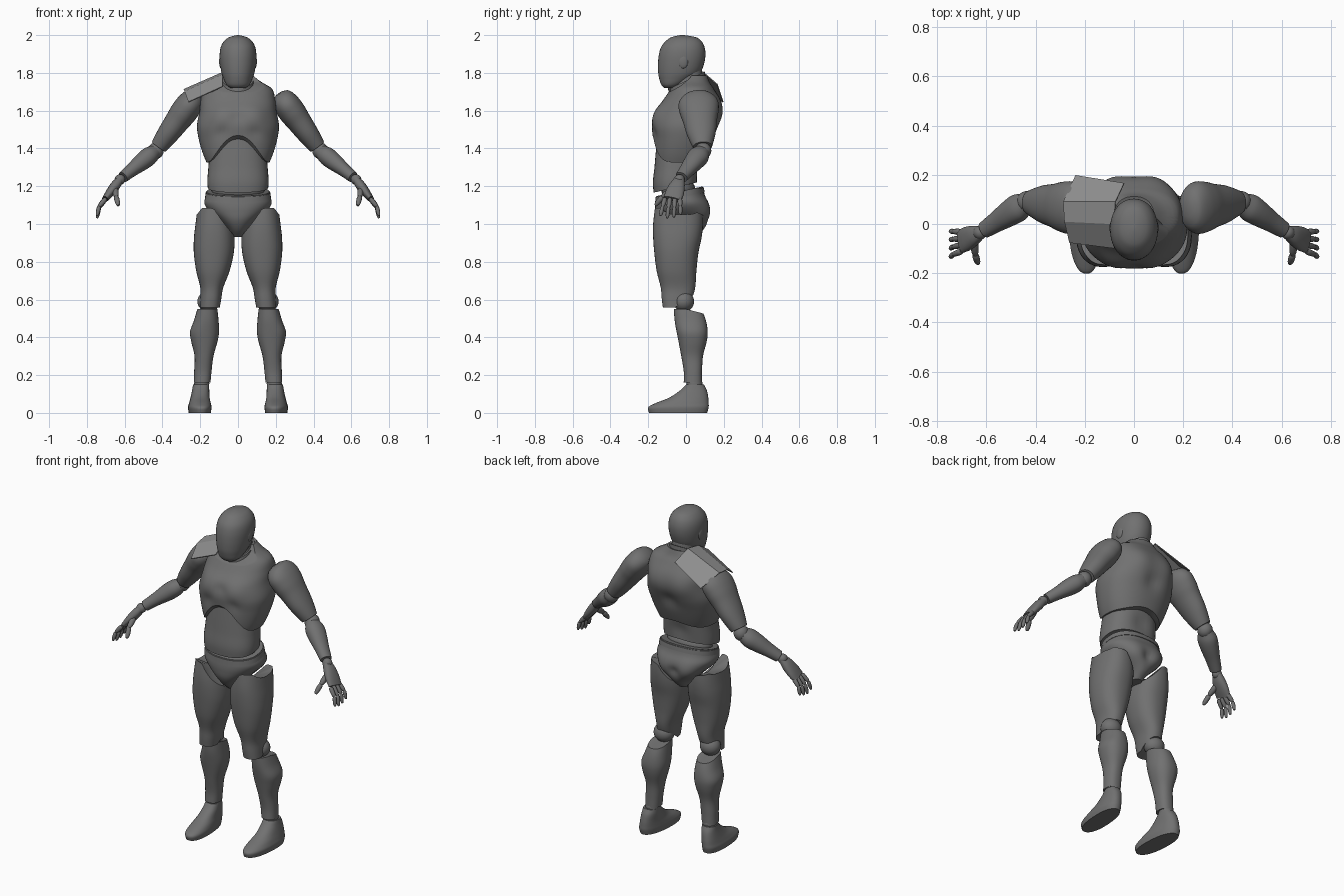
import bpy, bmesh, math
from mathutils import Vector, Matrix

cube = bpy.data.objects.get("Cube")
if cube:
    bpy.data.objects.remove(cube, do_unlink=True)


def material(name, value):
    m = bpy.data.materials.new(name)
    m.use_nodes = True
    col = (value, value, value, 1)
    m.diffuse_color = col
    m.node_tree.nodes["Principled BSDF"].inputs["Base Color"].default_value = col
    return m


BODY = material("dark grey", 0.165)
PLATE = material("light grey", 0.27)
SIDES = (("left", 1), ("right", -1))
parts = []


def finish(name, bm, mat=BODY, side=1):
    """Turn a bmesh into an object, mirrored in x when side is -1."""
    bm.transform(Matrix.Diagonal((side, 1, 1, 1)))
    bmesh.ops.recalc_face_normals(bm, faces=bm.faces[:])
    mesh = bpy.data.meshes.new(name)
    bm.to_mesh(mesh)
    bm.free()
    mesh.materials.append(mat)
    ob = bpy.data.objects.new(name, mesh)
    bpy.context.collection.objects.link(ob)
    parts.append(ob)
    return ob


def sample(rings, z):
    """Smoothly interpolate ring values at height z."""
    z = min(max(z, rings[0][0]), rings[-1][0])
    i = 0
    while i < len(rings) - 2 and z > rings[i + 1][0]:
        i += 1

    def slope(k, c):
        a, b = rings[max(k - 1, 0)], rings[min(k + 1, len(rings) - 1)]
        return (b[c] - a[c]) / (b[0] - a[0])

    a, b = rings[i], rings[i + 1]
    h = b[0] - a[0]
    t = (z - a[0]) / h
    ease = t * t * (3 - 2 * t)
    return [a[c] + (b[c] - a[c]) * ease + h * t * (1 - t)
            * (slope(i, c) * (1 - t) - slope(i + 1, c) * t) for c in range(1, 5)]


def loft(name, rings, lo=None, hi=None, bumps=(), power=2.3, n=40, rows=28,
         frame=None, side=1):
    """Skin rings of (z, centre x, half width, front y, back y).
    lo and hi trim the ends along a curve; bumps swell or dent the surface."""
    def point(a, z):
        cx, rx, yf, yb = sample(rings, z)
        c, s = math.cos(a), math.sin(a)
        x = cx + rx * math.copysign(abs(c) ** (2 / power), c)
        y = (yf + yb) / 2 + (yb - yf) / 2 * math.copysign(abs(s) ** (2 / power), s)
        return Vector((x, y, z))

    bm = bmesh.new()
    grid = []
    for j in range(n):
        a = math.tau * j / n
        p, q = point(a, rings[0][0]), point(a, rings[-1][0])
        z0 = lo(p.x, p.y) if lo else p.z
        z1 = hi(q.x, q.y) if hi else q.z
        grid.append([bm.verts.new(point(a, z0 + (z1 - z0) * r / rows))
                     for r in range(rows + 1)])
    for j in range(n):
        a, b = grid[j], grid[(j + 1) % n]
        for r in range(rows):
            bm.faces.new((a[r], b[r], b[r + 1], a[r + 1]))
    for r in (0, rows):
        loop = [col[r] for col in grid]
        mid = bm.verts.new(sum((v.co for v in loop), Vector()) / n)
        for j in range(n):
            bm.faces.new((loop[j], loop[(j + 1) % n], mid))
    bmesh.ops.recalc_face_normals(bm, faces=bm.faces[:])
    bm.normal_update()
    moves = [(v, v.normal * sum(amt * math.exp(-(v.co - Vector(c)).length_squared / r ** 2)
                                for c, r, amt in bumps)) for v in bm.verts]
    for v, d in moves:
        v.co += d
    if frame:
        bm.transform(frame)
    return finish(name, bm, side=side)


def along(a, b):
    """Frame whose z axis runs from a to b."""
    a, b = Vector(a), Vector(b)
    d = (b - a).normalized()
    x = Vector((0, 1, 0)).cross(d).normalized()
    return Matrix.Translation(a) @ Matrix((x, d.cross(x), d)).transposed().to_4x4()


def ball(name, centre, size, side=1):
    bm = bmesh.new()
    bmesh.ops.create_uvsphere(bm, u_segments=28, v_segments=16, radius=1)
    bm.transform(Matrix.Translation(centre) @ Matrix.Diagonal((*size, 1)))
    finish(name, bm, side=side)


def both(x, y, z, r, amt):
    return [((x, y, z), r, amt), ((-x, y, z), r, amt)]


def straight(*rings):
    """Rings with equal front and back: (z, half width, half depth)."""
    return [(z, 0, rx, -ry, ry) for z, rx, ry in rings]


# Head, ears and neck
loft("head", [(1.72, 0, .04, -.115, -.05), (1.735, 0, .06, -.13, -.02),
              (1.77, 0, .077, -.142, .04), (1.80, 0, .087, -.147, .075),
              (1.85, 0, .095, -.148, .096), (1.90, 0, .097, -.143, .103),
              (1.94, 0, .09, -.13, .097), (1.97, 0, .072, -.105, .08),
              (1.99, 0, .045, -.075, .05), (2.0, 0, .006, -.03, -.01)],
     power=2.1, rows=44)
for label, s in SIDES:
    ball(label + "_ear", (.09, -.015, 1.86), (.01, .026, .036), s)
loft("neck", [(1.64, 0, .085, -.08, .11), (1.72, 0, .078, -.078, .1),
              (1.78, 0, .07, -.06, .088), (1.86, 0, .068, -.06, .08)], power=2)
loft("collar", [(1.67, 0, .09, -.088, .11), (1.80, 0, .078, -.072, .1)],
     lo=lambda x, y: 1.725 + .5 * y, hi=lambda x, y: 1.757 + .5 * y, power=2, rows=4)


# Chest with an arched lower edge
def rib_arch(x, y):
    rise = .5 + .5 * math.cos(math.pi * min(1, abs(x) / .16))
    return 1.325 + rise * (.145 if y < -.03 else .03)


loft("chest", [(1.30, 0, .155, -.165, .09), (1.37, 0, .185, -.172, .12),
               (1.45, 0, .208, -.175, .15), (1.52, 0, .217, -.178, .175),
               (1.60, 0, .203, -.158, .187), (1.66, 0, .197, -.118, .178),
               (1.72, 0, .177, -.078, .145), (1.75, 0, .125, -.062, .125),
               (1.79, 0, .075, -.05, .11)],
     lo=rib_arch, hi=lambda x, y: 1.785 - 1.1 * max(0, .03 - y),
     bumps=both(.09, -.17, 1.57, .065, .014) + both(.09, -.18, 1.485, .035, -.01)
     + both(.09, .18, 1.6, .07, .014) + [((0, -.18, 1.57), .03, -.008),
                                         ((0, .17, 1.5), .05, -.016)],
     power=2.3, n=64, rows=44)

# Abdomen and waist
loft("abdomen", [(1.15, 0, .155, -.17, .055), (1.22, 0, .162, -.175, .06),
                 (1.30, 0, .157, -.167, .07), (1.38, 0, .152, -.16, .08),
                 (1.48, 0, .16, -.15, .1)], lo=lambda x, y: 1.207 + .24 * y,
     bumps=[((0, .07, 1.28), .05, -.012)], power=2.4)
ball("waist_joint", (0, -.04, 1.18), (.14, .09, .07))

# Pelvis and waistband
loft("pelvis", [(.93, 0, .034, -.08, .05), (.97, 0, .056, -.125, .09),
                (1.02, 0, .102, -.155, .112), (1.07, 0, .155, -.163, .12),
                (1.11, 0, .178, -.162, .116), (1.15, 0, .17, -.155, .1),
                (1.21, 0, .158, -.145, .085)], hi=lambda x, y: 1.18 + .22 * y,
     bumps=both(.08, .11, 1.05, .065, .018) + [((0, .12, 1.05), .03, -.016)], n=56)
loft("waistband", [(1.10, 0, .18, -.165, .112), (1.20, 0, .166, -.155, .093)],
     lo=lambda x, y: 1.145 + .2 * y, hi=lambda x, y: 1.175 + .2 * y, rows=4)

THIGH = [(.54, .15, .05, -.12, .0), (.60, .144, .055, -.128, .03),
         (.66, .139, .06, -.133, .048), (.75, .133, .088, -.155, .055),
         (.85, .128, .106, -.168, .066), (.93, .126, .107, -.174, .083),
         (1.0, .126, .099, -.174, .09), (1.09, .126, .088, -.164, .088)]
SHIN = [(.16, .19, .044, -.012, .085), (.22, .186, .046, -.012, .085),
        (.30, .18, .05, -.025, .09), (.38, .178, .07, -.04, .11),
        (.43, .177, .077, -.05, .115), (.49, .168, .065, -.06, .105),
        (.555, .162, .052, -.065, .08)]
FOOT = [(0, .205, .057, -.196, .112), (.03, .205, .061, -.2, .12),
        (.05, .203, .057, -.165, .12), (.08, .2, .05, -.09, .118),
        (.12, .195, .045, -.03, .11), (.15, .193, .042, 0, .095)]
SHOULDER, ELBOW, WRIST = (.25, .065, 1.643), (.435, .09, 1.388), (.625, -.035, 1.235)
KNUCKLE = (.705, -.072, 1.13)


def thigh_top(x, y):
    """Cut that slopes down to the crotch and towards the back."""
    return (1.085 - 1.6 * min(max(.13 - x, 0), .09)
            - 1.5 * max(x - .19, 0) - .4 * max(y, 0))


def finger(name, joints, r, s):
    for k in range(2):
        a, b = Vector(joints[k]), Vector(joints[k + 1])
        w, length = r * (1 - .15 * k), (b - a).length
        loft(f"{name}_{k + 1}", straight((0, w * .7, w * .7), (length * .15, w, w),
                                         (length * .8, w * .9, w * .9),
                                         (length * 1.05, w * .5, w * .5)),
             power=2, n=12, rows=8, frame=along(a, b), side=s)


for label, s in SIDES:
    # Leg
    loft(label + "_thigh", THIGH, lo=lambda x, y: .558 + 1.1 * max(0, y + .06),
         hi=thigh_top, side=s)
    ball(label + "_knee", (.155, -.012, .59), (.06, .055, .055), s)
    loft(label + "_shin", SHIN, hi=lambda x, y: .55 - .3 * max(0, y), side=s)
    ball(label + "_ankle", (.192, .045, .155), (.04, .042, .042), s)
    toe_in = Matrix.Identity(4)
    toe_in[0][1] = .06
    loft(label + "_foot", FOOT, frame=toe_in, power=2.3, side=s)
    # Arm
    loft(label + "_upper_arm",
         straight((-.058, .022, .03), (-.045, .05, .07), (0, .068, .104), (.06, .072, .103),
                  (.12, .066, .09), (.2, .058, .077), (.26, .05, .06), (.29, .044, .05)),
         frame=along(SHOULDER, ELBOW), power=2.1, side=s)
    ball(label + "_elbow", ELBOW, (.042, .044, .044), s)
    loft(label + "_forearm",
         straight((.01, .038, .043), (.05, .048, .056), (.1, .047, .053),
                  (.18, .036, .042), (.25, .03, .034)),
         frame=along(ELBOW, WRIST), power=2.1, side=s)
    ball(label + "_wrist", WRIST, (.028, .028, .028), s)
    # Hand
    loft(label + "_palm",
         straight((.0, .02, .028), (.04, .026, .04), (.09, .023, .049), (.135, .016, .048)),
         frame=along(WRIST, KNUCKLE), rows=14, n=28, side=s)
    for i in range(4):
        o = (i - 1.5) * .026
        reach = .012 * abs(i - 1.3)
        finger(f"{label}_finger_{i + 1}",
               [(.70, KNUCKLE[1] + o, 1.135), (.735, -.077 + o * 1.2, 1.085 + reach / 2),
                (.746, -.082 + o * 1.35, 1.03 + reach)], .0125, s)
    finger(label + "_thumb", [(.65, -.07, 1.185), (.645, -.125, 1.145),
                              (.634, -.16, 1.10)], .016, s)

# Bent plate over the right shoulder: rows of (inner edge, outer edge)
rows = [((-.08, -.098, 1.728), (-.262, -.075, 1.645)), ((-.082, 0, 1.79), (-.282, .01, 1.7)),
        ((-.075, .09, 1.805), (-.287, .09, 1.712)), ((-.04, .165, 1.74), (-.237, .197, 1.645))]
bm = bmesh.new()
sheet = [[bm.verts.new(p) for p in row] for row in rows]
for a, b in zip(sheet, sheet[1:]):
    bm.faces.new((a[0], a[1], b[1], b[0]))
plate = finish("shoulder_plate", bm, PLATE)
solid = plate.modifiers.new("thickness", "SOLIDIFY")
solid.thickness = .005
solid.offset = 0

# Smooth shading with crisp rims
bpy.ops.object.select_all(action="DESELECT")
for ob in parts:
    if ob is not plate:
        ob.select_set(True)
        bpy.context.view_layer.objects.active = ob
bpy.ops.object.shade_smooth_by_angle(angle=math.radians(40))
